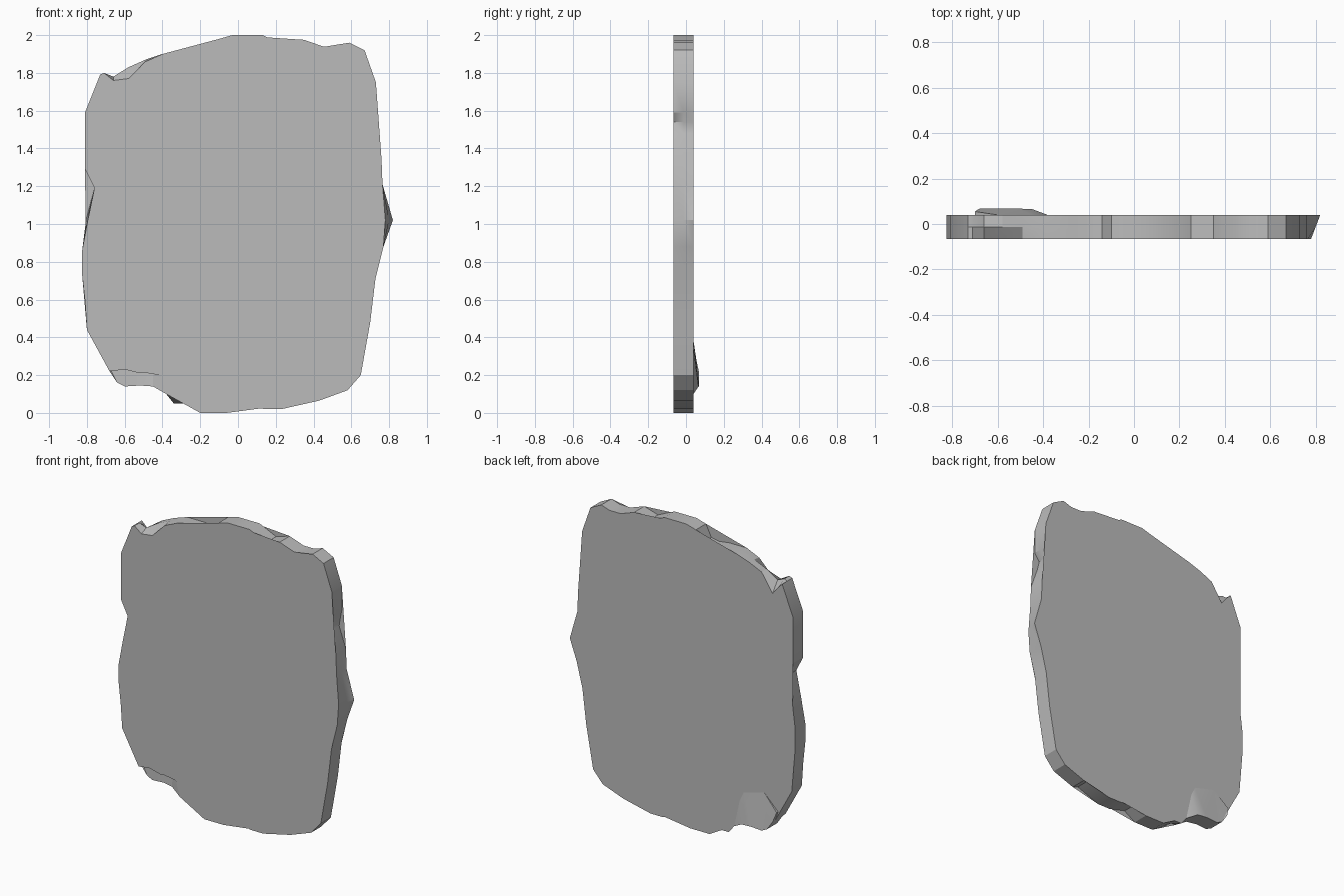
import bpy
import bmesh
import math

# Remove the default cube only
default = bpy.data.objects.get("Cube")
if default:
    bpy.data.objects.remove(default, do_unlink=True)

# Single stone colour
STONE = (0.5, 0.5, 0.5, 1.0)
stone = bpy.data.materials.new("grey_stone")
stone.use_nodes = True
stone.diffuse_color = STONE
shader = next(n for n in stone.node_tree.nodes if n.type == "BSDF_PRINCIPLED")
shader.inputs["Base Color"].default_value = STONE
shader.inputs["Roughness"].default_value = 0.8

FRONT, BACK = -0.065, 0.04


def loft(name, rings):
    """Join matching rings of points into a closed solid."""
    bm = bmesh.new()
    loops = [[bm.verts.new(p) for p in ring] for ring in rings]
    count = len(loops[0])
    for near, far in zip(loops, loops[1:]):
        for i in range(count):
            j = (i + 1) % count
            bm.faces.new((near[i], near[j], far[j], far[i]))
    caps = [bm.faces.new(loops[0]), bm.faces.new(loops[-1])]
    bmesh.ops.triangulate(bm, faces=caps)
    bmesh.ops.recalc_face_normals(bm, faces=bm.faces[:])
    mesh = bpy.data.meshes.new(name)
    bm.to_mesh(mesh)
    bm.free()
    mesh.materials.append(stone)
    obj = bpy.data.objects.new(name, mesh)
    bpy.context.collection.objects.link(obj)
    bpy.ops.object.select_all(action="DESELECT")
    obj.select_set(True)
    bpy.context.view_layer.objects.active = obj
    bpy.ops.object.shade_smooth_by_angle(angle=math.radians(25))
    return obj


# Rough outline of the slab in hundredths, clockwise from the upper left
upper_edge = [(-81, 159), (-73, 179), (-71, 180), (-66, 178), (-58, 183),
              (-49, 187), (-40, 190), (-27, 190), (-20, 189), (-14, 190),
              (-10, 198), (-3, 200), (13, 200), (25, 194.5), (35, 197.5),
              (45, 194), (53, 194), (59, 196), (67, 192)]
right_edge = [(73, 175), (73, 159), (71, 154), (71, 148), (76, 134),
              (76.5, 121), (82, 102), (77, 88), (73, 73), (70, 48), (65, 20)]
lower_edge = [(58, 12), (43, 6.5), (39, 8), (23, 2), (14, 2), (2, 5),
              (-6, 0), (-20, 0), (-28, 5), (-34, 5), (-38, 10)]
crack_edge = [(-43, 28), (-45, 23), (-52, 21), (-60, 23), (-68, 22)]
left_edge = [(-80, 44), (-81, 59), (-82.5, 73), (-82.5, 86),
             (-80.5, 102), (-76, 119), (-81, 129)]
outline = upper_edge + right_edge + lower_edge + crack_edge + left_edge

# Places where the front or back rim is chipped away from the outline
front_chips = {(-66, 178): (-66, 176), (-58, 183): (-58, 177),
               (-49, 187): (-49, 186), (71, 154): (69.5, 154),
               (82, 102): (78, 102), (-34, 5): (-31, 10),
               (-80.5, 102): (-79.5, 102)}
back_chips = {(-71, 180): (-70, 176), (-66, 178): (-66, 171),
              (71, 154): (72, 154)}


def ring(y, chips):
    points = [chips.get(p, p) for p in outline]
    return [(x / 100, y, z / 100) for x, z in points]


# The middle ring keeps the chips shallow near each face
middle_chips = {k: v for k, v in front_chips.items() if k[0] > 0 or k[1] < 150}
middle_chips = {k: ((k[0] + v[0]) / 2, (k[1] + v[1]) / 2)
                for k, v in middle_chips.items()}
loft("stone_slab", [ring(FRONT, front_chips),
                    ring((FRONT + BACK) / 2, middle_chips),
                    ring(BACK, back_chips)])

# Broken lower corner, pushed backwards: x, z, front depth, back depth
corner = [(-0.68, 0.22, -0.04, 0.068), (-0.64, 0.16, -0.035, 0.068),
          (-0.60, 0.14, -0.035, 0.068), (-0.52, 0.145, -0.035, 0.068),
          (-0.45, 0.14, -0.045, 0.066), (-0.38, 0.10, FRONT, BACK),
          (-0.42, 0.28, -0.06, BACK), (-0.45, 0.34, -0.03, BACK),
          (-0.60, 0.38, -0.03, BACK), (-0.70, 0.28, -0.03, 0.055)]
loft("broken_corner", [[(x, f, z) for x, z, f, b in corner],
                       [(x, b, z) for x, z, f, b in corner]])
